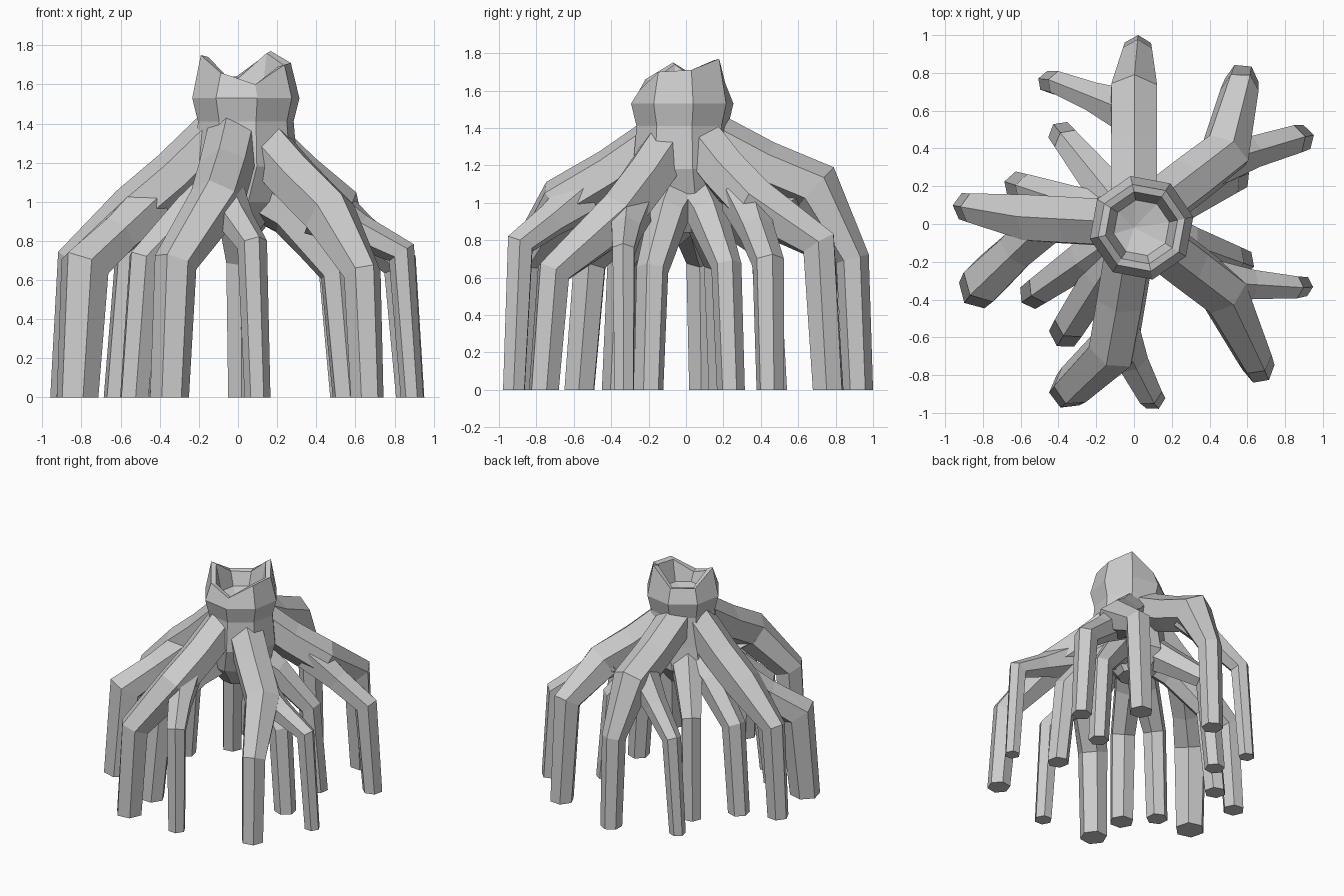
import bpy, bmesh
from math import cos, sin, radians, pi
from mathutils import Vector

if "Cube" in bpy.data.objects:
    bpy.data.objects.remove(bpy.data.objects["Cube"])


def finish(bm, name):
    bmesh.ops.recalc_face_normals(bm, faces=bm.faces)
    mesh = bpy.data.meshes.new(name)
    bm.to_mesh(mesh)
    bm.free()
    ob = bpy.data.objects.new(name, mesh)
    bpy.context.scene.collection.objects.link(ob)
    return ob


def bridge(bm, rings):
    for a, b in zip(rings, rings[1:]):
        n = len(a)
        for i in range(n):
            j = (i + 1) % n
            bm.faces.new((a[i], a[j], b[j], b[i]))


def tube(name, pts, radii, sides=6):
    """Six-sided tube through pts, mitred at the bends, with a flat foot."""
    run = pts[-1] - pts[0]
    flat_side = Vector((-run.y, run.x, 0)).normalized()
    bm, rings = bmesh.new(), []
    for i, p in enumerate(pts):
        d_in = (p - pts[max(i - 1, 0)]).normalized()
        d_out = (pts[min(i + 1, len(pts) - 1)] - p).normalized()
        t = (d_in + d_out).normalized()
        if i == len(pts) - 1:
            t = Vector((0, 0, -1))
        side = (flat_side - t * flat_side.dot(t)).normalized()
        up = t.cross(side)
        mitre = 1 / max(0.75, t.dot(d_out if i == 0 else d_in))
        r = radii[i]
        rings.append([bm.verts.new(p + side * r * cos(a) + up * r * mitre * sin(a))
                      for a in (2 * pi * k / sides + pi / 6 for k in range(sides))])
    bridge(bm, rings)
    bm.faces.new(rings[0])
    bm.faces.new(rings[-1])
    return finish(bm, name)


def at(p, share, z):
    return Vector((p.x * share, p.y * share, z))


def leg_points(fork, x, y, knee_z):
    """Knee just inside the foot, then the foot near the ground."""
    foot = Vector((x, y, 0.02))
    knee = fork.lerp(foot, 0.87)
    knee.z = knee_z
    return [knee, foot]


def forked_root(name, fork, main, side):
    """Root sloping out of the trunk to a fork, with a main and a side leg."""
    fork = Vector(fork)
    stem = [at(fork, 0.15, 1.36), at(fork, 0.6, (1.31 + fork.z) / 2), fork]
    r, q = main[3], side[3]
    start = at(fork, 0.85, fork.z + 0.03)
    knee, foot = leg_points(fork, *side[:3])
    bend = start.lerp(knee, 0.5)
    return [tube(name, stem + leg_points(fork, *main[:3]), [0.14, 0.14, 0.14, r * 1.1, r]),
            tube(name + "_fork", [start, bend, knee, foot],
                 [0.135, (0.12 + q) / 2, q * 1.15, q])]


def inner_root(name, x, y, knee_z, r):
    foot = Vector((x, y, 0.02))
    pts = [at(foot, 0.15, 1.06), at(foot, 0.48, 0.93), at(foot, 0.9, knee_z), foot]
    return tube(name, pts, [0.14, 0.11, r * 1.08, r])


# Trunk: eight-sided, broken rim, hollow top
RIM = [1.71, 1.77, 1.64, 1.64, 1.75, 1.66, 1.60, 1.70]
bm = bmesh.new()


def ring(r, z, c=(0.04, -0.02)):
    heights = z if isinstance(z, list) else [z] * 8
    return [bm.verts.new((c[0] + r * cos(radians(12 + 45 * k)),
                          c[1] + r * sin(radians(12 + 45 * k)), h))
            for k, h in enumerate(heights)]


rings = [ring(0.12, 0.84, (0, 0)), ring(0.25, 1.0, (0, 0)), ring(0.27, 1.18), ring(0.25, 1.41),
         ring(0.28, 1.53), ring(0.235, RIM), ring(0.195, [z - 0.01 for z in RIM]),
         ring(0.15, 1.53)]
bridge(bm, rings)
bm.faces.new(rings[0])
hollow = bm.verts.new((0.0, -0.02, 1.49))
for k in range(8):
    bm.faces.new((rings[-1][k], rings[-1][(k + 1) % 8], hollow))
trunk = finish(bm, "stump_with_roots")

# Upper roots: fork point, then each leg's foot x, foot y, knee height, radius
parts = forked_root("back_root", (0, .69, 1.08), (.02, .92, .7, .08), (-.45, .75, .74, .06))
parts += forked_root("right_back_root", (.48, .37, .99), (.57, .76, .78, .09), (.88, .45, .68, .075))
parts += forked_root("right_front_root", (.47, -.36, .93), (.66, -.76, .63, .085), (.89, -.33, .74, .058))
parts += forked_root("front_root", (-.11, -.66, 1.0), (-.35, -.88, .69, .1), (.1, -.92, .78, .066))
parts += forked_root("left_root", (-.53, .03, .95), (-.88, .09, .7, .08), (-.82, -.34, .67, .11))

# Lower inner roots
parts += [inner_root("inner_back_root", -.38, .47, .76, .075),
          inner_root("inner_left_root", -.61, .2, .68, .08),
          inner_root("inner_left_front_root", -.53, -.37, .7, .08),
          inner_root("inner_front_root", -.36, -.57, .7, .09),
          inner_root("inner_right_front_root", .56, -.2, .64, .08),
          inner_root("inner_right_back_root", .54, .24, .66, .075)]

# Fuse all roots with the trunk into one shell
for part in parts:
    mod = trunk.modifiers.new(part.name, "BOOLEAN")
    mod.operation, mod.solver, mod.object = "UNION", "EXACT", part
deps = bpy.context.evaluated_depsgraph_get()
fused = bpy.data.meshes.new_from_object(trunk.evaluated_get(deps))
trunk.modifiers.clear()
trunk.data = fused
for part in parts:
    bpy.data.objects.remove(part)

# Stand it on the ground
low = min(v.co.z for v in fused.vertices)
for v in fused.vertices:
    if v.co.z < 0.1:
        v.co.z -= low
